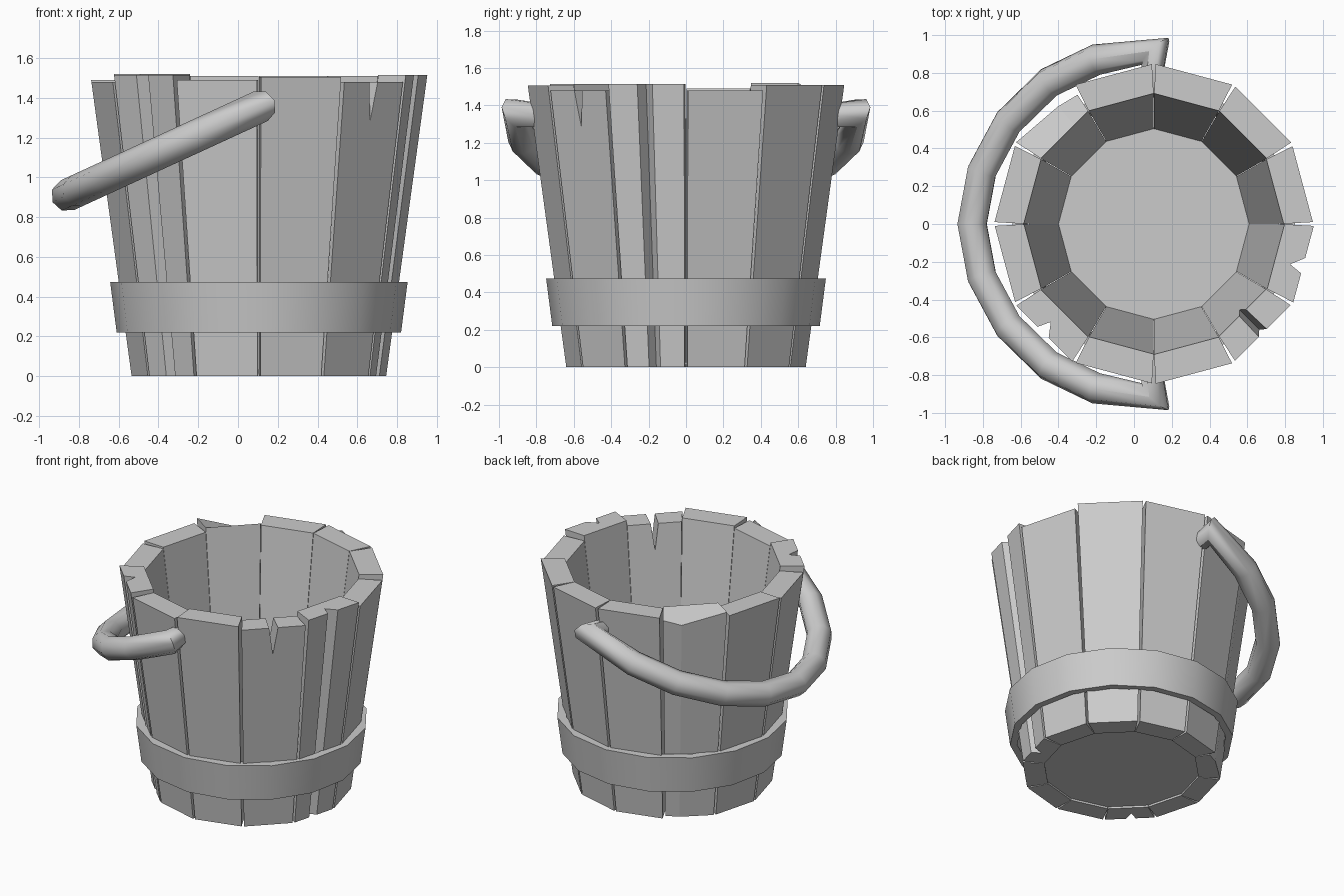
import bpy, bmesh, math
from mathutils import Vector

cube = bpy.data.objects.get("Cube")
if cube:
    bpy.data.objects.remove(cube, do_unlink=True)

CX = 0.105                      # bucket axis
R_OUT = (0.64, 0.845)           # outer radius at bottom and top
R_IN = (0.5, 0.69)              # inner radius at bottom and top
HEIGHT = 1.5

grey = bpy.data.materials.new("weathered grey")
grey.use_nodes = True
grey.diffuse_color = (0.6, 0.6, 0.6, 1)
grey.node_tree.nodes["Principled BSDF"].inputs["Base Color"].default_value = (0.6, 0.6, 0.6, 1)


def finish(name, bm, smooth=None):
    bmesh.ops.recalc_face_normals(bm, faces=bm.faces)
    mesh = bpy.data.meshes.new(name)
    bm.to_mesh(mesh)
    bm.free()
    mesh.materials.append(grey)
    obj = bpy.data.objects.new(name, mesh)
    bpy.context.collection.objects.link(obj)
    if smooth:
        bpy.ops.object.select_all(action='DESELECT')
        obj.select_set(True)
        bpy.context.view_layer.objects.active = obj
        bpy.ops.object.shade_smooth_by_angle(angle=math.radians(smooth))
    return obj


def polar(radius, angle, z):
    return Vector((CX + radius * math.cos(angle), radius * math.sin(angle), z))


def bridge(bm, rings, closed=False):
    """Skin consecutive rings of vertices, capping the ends or closing the loop."""
    n = len(rings[0])
    pairs = list(zip(rings, rings[1:]))
    if closed:
        pairs.append((rings[-1], rings[0]))
    for a, b in pairs:
        for i in range(n):
            j = (i + 1) % n
            bm.faces.new((a[i], a[j], b[j], b[i]))
    if not closed:
        bm.faces.new(rings[0])
        bm.faces.new(rings[-1])


def stave(index, columns):
    """Plank made of columns: (position across, inner top z, outer top z, outer inset)."""
    a0, a1 = math.radians(30 * index), math.radians(30 * index + 30)
    gap = 0.012
    bm = bmesh.new()
    rings = []
    for u, z_in, z_out, inset in columns:
        def point(radii, z, g):
            r = radii[0] + (radii[1] - radii[0]) * z / HEIGHT
            return polar(r, a0 + g, z).lerp(polar(r, a1 - g, z), u)
        ring = []
        for z, radii, g in ((0, R_IN, 0.002), (0, R_OUT, gap),
                            (z_out, R_OUT, gap), (z_in, R_IN, 0.002)):
            p = point(radii, z, g)
            if radii is R_OUT:
                p = p.lerp(point(R_IN, z, 0.002), inset)
            ring.append(bm.verts.new(p))
        rings.append(ring)
    bridge(bm, rings)
    finish(f"stave_{index + 1}", bm)


# Staves: plain planks, plus grooved, split and chipped ones
tops = [1.48, 1.51, 1.51, 1.51, 1.52, 1.49, 1.48, 1.515, 1.49, 1.505, 1.48, 1.515]
for i, t in enumerate(tops):
    cols = [(0, t, t, 0), (1, t, t, 0)]
    if i == 4:                  # chipped corner
        cols = [(0, t, 1.47, 0.3), (0.3, t, 1.44, 0.08), (1, t, t, 0)]
    elif i in (7, 11):          # grooved outside
        cols[1:1] = [(0.38, t, t, 0), (0.45, t, t, 0.45), (0.58, t, t, 0)]
    elif i == 10:               # split from the rim
        cols[1:1] = [(0.43, t, t, 0), (0.5, 1.3, 1.28, 0), (0.57, t, t, 0)]
    stave(i, cols)

# Floor
bm = bmesh.new()
bridge(bm, [[bm.verts.new(polar(0.51, math.radians(30 * k), z)) for k in range(12)]
            for z in (0.015, 0.035)])
finish("bucket_floor", bm)

# Hoop
bm = bmesh.new()
profile = ((0.67, 0.22), (0.715, 0.22), (0.748, 0.475), (0.69, 0.475))
bridge(bm, [[bm.verts.new(polar(r, math.tau * k / 16, z)) for r, z in profile]
            for k in range(16)], closed=True)
finish("hoop", bm, 35)

# Handle: half of a planar path, mirrored, swept with mitred rings
half = [(0.08, 0.7), (0.115, 0.915), (-0.2, 0.87), (-0.45, 0.75), (-0.665, 0.54), (-0.805, 0.28)]
flat = half + [(-0.857, 0)] + [(x, -y) for x, y in reversed(half)]
path = [Vector((x, y, 1.305 + 0.46 * x)) for x, y in flat]
normal = Vector((-0.46, 0, 1)).normalized()
bm = bmesh.new()
rings = []
for i, p in enumerate(path):
    d_in = (p - path[max(i - 1, 0)]).normalized()
    d_out = (path[min(i + 1, len(path) - 1)] - p).normalized()
    side = normal.cross(d_in + d_out).normalized()
    along = d_out if i == 0 else d_in
    mitre = min(1.25, 1 / max(0.1, abs(side.dot(normal.cross(along)))))
    r = 0.06 if i in (0, len(path) - 1) else 0.082
    rings.append([bm.verts.new(p + r * (math.cos(a) * mitre * side + math.sin(a) * normal))
                  for a in (math.tau * k / 8 for k in range(8))])
bridge(bm, rings)
finish("handle", bm, 50)
